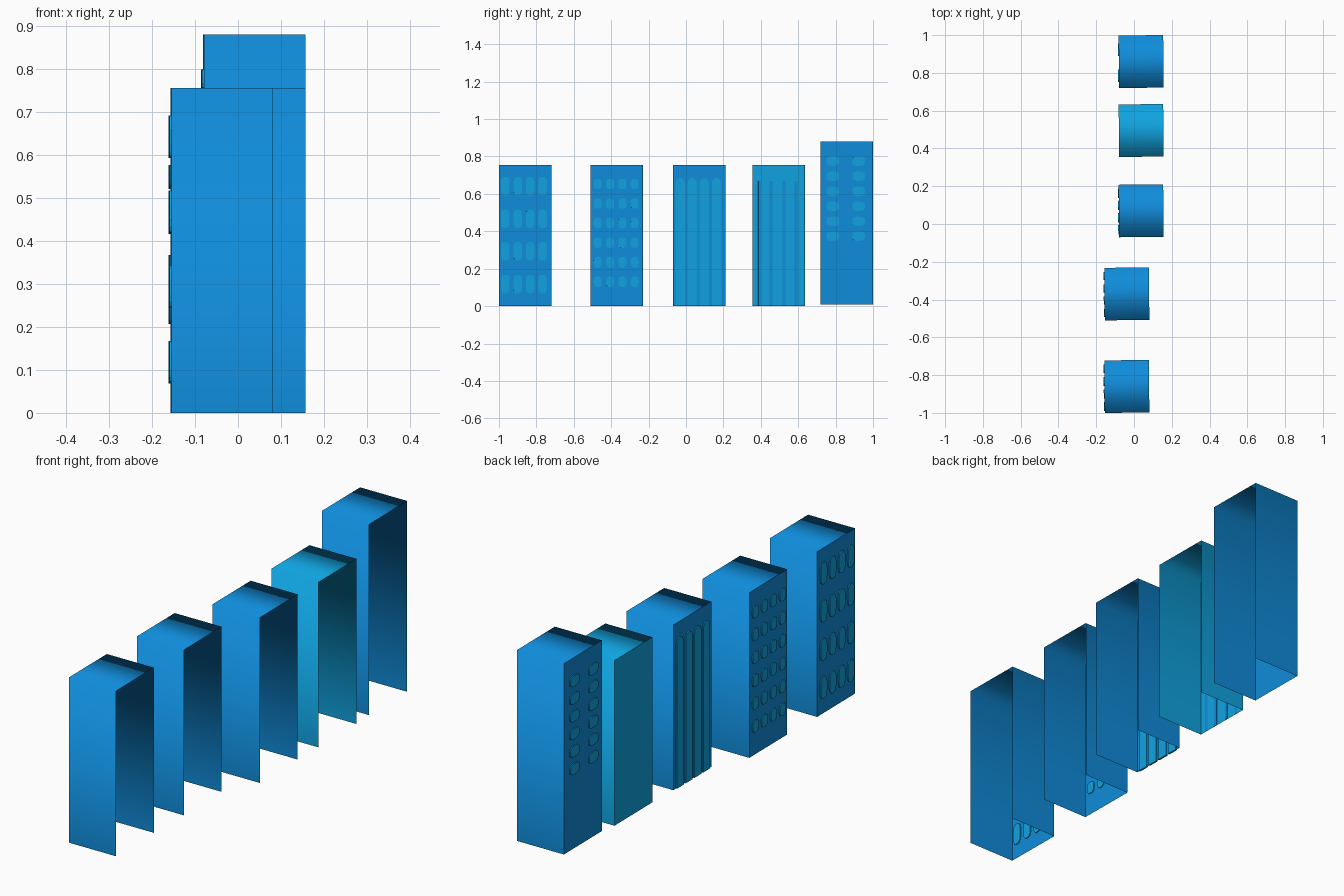
import bpy, bmesh, math
from mathutils import Matrix, Vector

cube = bpy.data.objects.get("Cube")
if cube:
    bpy.data.objects.remove(cube, do_unlink=True)


def material(name, rgb):
    m = bpy.data.materials.new(name)
    m.use_nodes = True
    col = (*rgb, 1)
    m.diffuse_color = col
    m.node_tree.nodes["Principled BSDF"].inputs["Base Color"].default_value = col
    return m


BLUE = material("blue", (0.005, 0.262, 0.70))
CYAN = material("light_cyan_blue", (0.005, 0.365, 0.74))

DEPTH, WIDTH = 0.278, 0.236
TURN = math.radians(0.6)


def finish(name, bm, mat, centre, smooth=False):
    """Turn a bmesh drawn in world space about the tower centre into an object."""
    c = Vector((centre[0], centre[1], 0))
    bmesh.ops.translate(bm, verts=bm.verts, vec=-c)
    mesh = bpy.data.meshes.new(name)
    for f in bm.faces:
        f.smooth = smooth
    bm.to_mesh(mesh)
    bm.free()
    mesh.materials.append(mat)
    ob = bpy.data.objects.new(name, mesh)
    ob.matrix_world = Matrix.Translation(c) @ Matrix.Rotation(TURN, 4, 'Z')
    bpy.context.collection.objects.link(ob)
    return ob


def shell(name, centre, z0, z1, mat):
    """Front, roof and back as one smooth folded sheet; open right side and base."""
    cx, cy = centre
    x0, x1 = cx - WIDTH / 2, cx + WIDTH / 2
    y0, y1 = cy - DEPTH / 2, cy + DEPTH / 2
    bm = bmesh.new()
    rail = [[bm.verts.new((x, y, z)) for x in (x0, x1)]
            for y, z in ((y0, z0), (y0, z1), (y1, z1), (y1, z0))]
    for a, b in zip(rail, rail[1:]):
        bm.faces.new((a[0], a[1], b[1], b[0]))
    finish(name + "_shell", bm, mat, centre, True)
    # Flat wall that carries the windows
    bm = bmesh.new()
    bm.faces.new([bm.verts.new((x0, y, z)) for y, z in
                  ((y1, z0), (y0, z0), (y0, z1), (y1, z1))])
    finish(name + "_window_wall", bm, mat, centre)


def pane(w, h):
    """Rounded pane outline."""
    pts = []
    for i in range(16):
        a = 2 * math.pi * (i + 0.5) / 16
        c, s = math.cos(a), math.sin(a)
        pts.append((math.copysign(abs(c) ** 0.65, c) * w / 2,
                    math.copysign(abs(s) ** 0.65, s) * h / 2))
    return pts


def strip(w, h, round_top):
    """Long strip outline standing on its base."""
    cap = 0.03 if round_top else 0
    pts = [(-w / 2, 0), (w / 2, 0)]
    if not round_top:
        return pts + [(w / 2, h), (-w / 2, h)]
    return pts + [(math.cos(a) * w / 2, h - cap + math.sin(a) * cap)
                  for a in (math.pi * i / 8 for i in range(9))]


def plates(name, centre, outline, ys, zs, mat, out, inn):
    """Thin plates let into the window wall, from out (outside) to inn (inside)."""
    x = centre[0] - WIDTH / 2
    bm = bmesh.new()
    for y in ys:
        for z in zs:
            f = bm.faces.new([bm.verts.new((x - out, y + p, z + q)) for p, q in outline])
            ext = bmesh.ops.extrude_face_region(bm, geom=[f], use_keep_orig=True)
            new = [v for v in ext["geom"] if isinstance(v, bmesh.types.BMVert)]
            bmesh.ops.translate(bm, verts=new, vec=(out + inn, 0, 0))
    bmesh.ops.recalc_face_normals(bm, faces=bm.faces)
    finish(name, bm, mat, centre)


def spread(a, b, n):
    return [a + (b - a) * i / (n - 1) for i in range(n)]


T = 0.0045
LOW, HIGH = -0.038, 0.038

# First tower: tall oval windows
c = (LOW, -0.86)
shell("tower_one", c, 0, 0.755, BLUE)
plates("tower_one_windows", c, pane(0.048, 0.10),
       spread(-0.965, -0.765, 4), spread(0.118, 0.642, 4), CYAN, T, T)

# Second tower: grid of small windows
c = (LOW, -0.37)
shell("tower_two", c, 0, 0.755, BLUE)
plates("tower_two_windows", c, pane(0.043, 0.056),
       spread(-0.471, -0.273, 4), spread(0.13, 0.653, 6), CYAN, T, T)

# Third tower: full-height window strips
c = (HIGH, 0.07)
shell("tower_three", c, 0, 0.755, BLUE)
plates("tower_three_strips", c, strip(0.05, 0.685, True),
       spread(-0.03, 0.164, 4), [0], CYAN, T, T)

# Fourth tower: light body with narrow inner stripes
c = (HIGH, 0.495)
shell("tower_four", c, 0, 0.755, CYAN)
plates("tower_four_stripes", c, strip(0.015, 0.67, False),
       (0.395, 0.455, 0.525, 0.59), [0], BLUE, -0.001, 0.003)

# Fifth tower: taller, with two columns of wide windows
c = (HIGH, 0.86)
shell("tower_five", c, 0.008, 0.88, BLUE)
plates("tower_five_windows", c, pane(0.068, 0.05),
       (0.786, 0.924), spread(0.373, 0.775, 6), CYAN, T, T)
